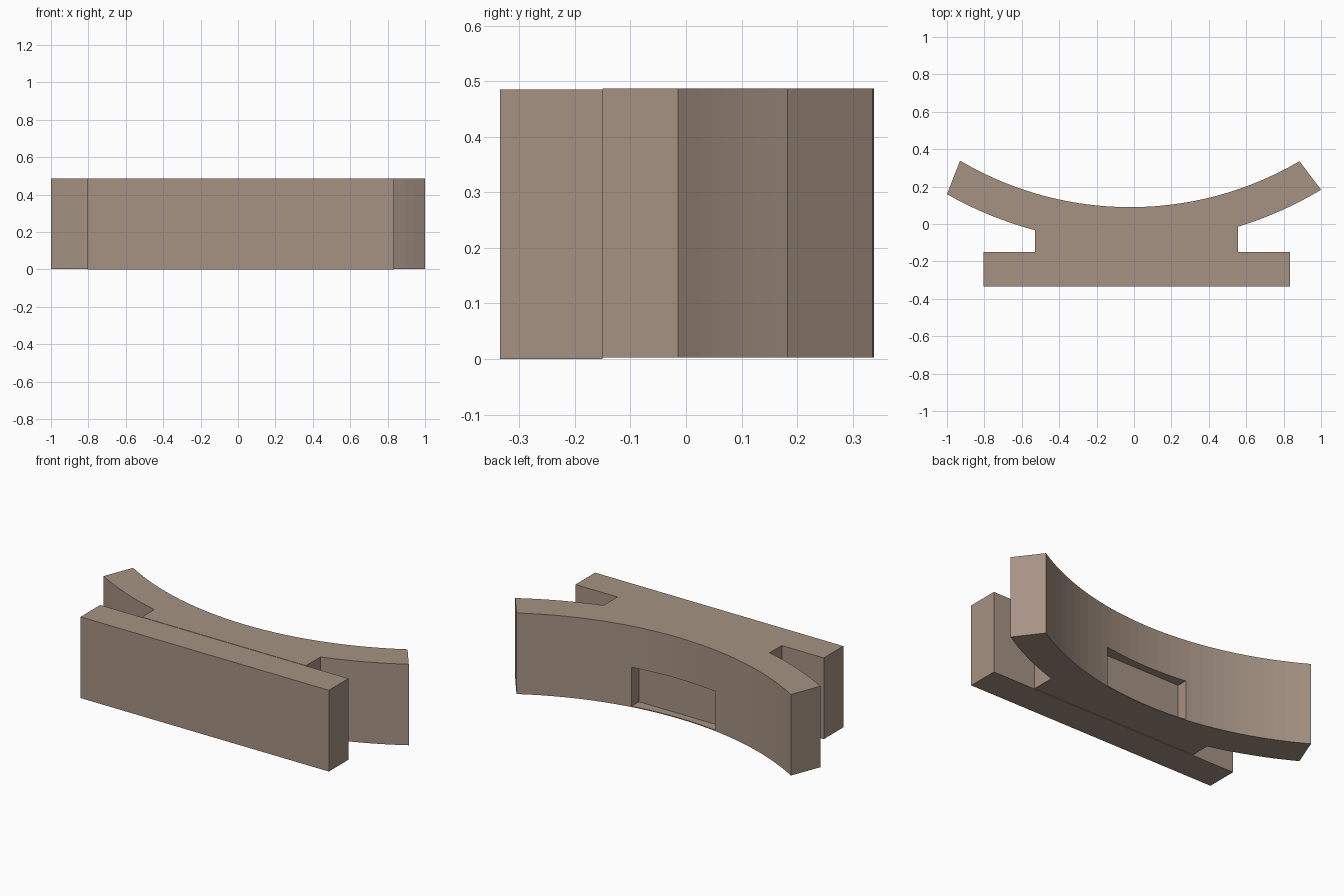
import bpy, bmesh, math

if "Cube" in bpy.data.objects:
    bpy.data.objects.remove(bpy.data.objects["Cube"])

CX, CY = -0.02, 1.88          # shared centre of both arcs
R_IN, R_OUT = 1.79, 1.98

mat = bpy.data.materials.new("warm_brown")
mat.diffuse_color = (0.38, 0.29, 0.23, 1)
mat.use_nodes = True
mat.node_tree.nodes["Principled BSDF"].inputs["Base Color"].default_value = mat.diffuse_color


def arc(radius, x0, x1, n):
    """Points along the lower side of a circle between two x positions."""
    a0, a1 = (math.asin((x - CX) / radius) for x in (x0, x1))
    angles = [a0 + (a1 - a0) * i / n for i in range(n + 1)]
    return [(CX + radius * math.sin(a), CY - radius * math.cos(a)) for a in angles]


def prism(name, outline, z0, z1):
    """Extrude a flat outline upwards into a solid."""
    bm = bmesh.new()
    face = bm.faces.new([bm.verts.new((x, y, z0)) for x, y in outline])
    top = bmesh.ops.extrude_face_region(bm, geom=[face])["geom"]
    verts = [v for v in top if isinstance(v, bmesh.types.BMVert)]
    bmesh.ops.translate(bm, verts=verts, vec=(0, 0, z1 - z0))
    bmesh.ops.recalc_face_normals(bm, faces=bm.faces)
    mesh = bpy.data.meshes.new(name)
    bm.to_mesh(mesh)
    bm.free()
    mesh.materials.append(mat)
    obj = bpy.data.objects.new(name, mesh)
    bpy.context.collection.objects.link(obj)
    return obj


def rect(x0, x1, y0, y1):
    return [(x0, y0), (x1, y0), (x1, y1), (x0, y1)]


# Curved rail with its neck, drawn as one outline
outline = (arc(R_IN, -0.93, 0.885, 28)
           + arc(R_OUT, 1.0, 0.555, 8)
           + [(0.555, -0.15), (-0.53, -0.15)]
           + arc(R_OUT, -0.53, -1.0, 8))
rail = prism("curved_rail", outline, 0.003, 0.487)

# Straight base bar at the front
prism("base_bar", rect(-0.805, 0.835, -0.335, -0.15), 0.0, 0.485)

# Shallow pocket low in the middle of the concave face
cutter = prism("pocket_cutter", rect(-0.265, 0.28, 0.045, 0.3), 0.008, 0.24)
cutter.hide_render = True
cutter.hide_viewport = True
cut = rail.modifiers.new("pocket", "BOOLEAN")
cut.operation = "DIFFERENCE"
cut.solver = "EXACT"
cut.object = cutter
